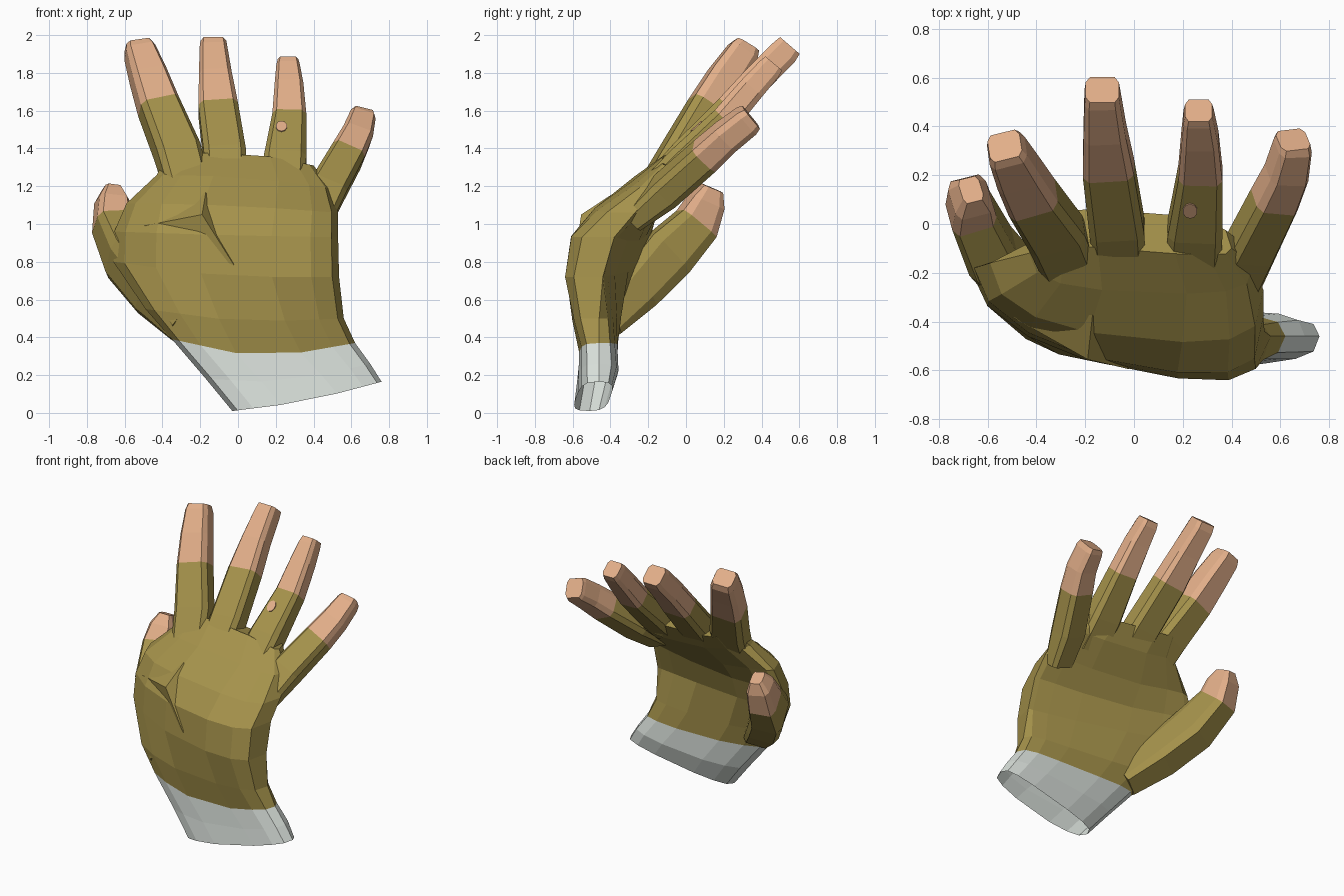
import bpy, bmesh, math
from mathutils import Vector as V
from mathutils.bvhtree import BVHTree

if "Cube" in bpy.data.objects:
    bpy.data.objects.remove(bpy.data.objects["Cube"])


def material(name, rgb):
    m = bpy.data.materials.new(name)
    m.diffuse_color = (*rgb, 1)
    m.use_nodes = True
    m.node_tree.nodes["Principled BSDF"].inputs["Base Color"].default_value = m.diffuse_color
    return m


OLIVE = material("olive glove", (0.375, 0.287, 0.07))
SKIN = material("skin", (0.76, 0.425, 0.25))
GREY = material("pale grey cuff", (0.70, 0.75, 0.71))


def finish(bm, name, mats):
    bmesh.ops.recalc_face_normals(bm, faces=bm.faces)
    me = bpy.data.meshes.new(name)
    bm.to_mesh(me)
    bm.free()
    for m in mats:
        me.materials.append(m)
    ob = bpy.data.objects.new(name, me)
    bpy.context.collection.objects.link(ob)
    return ob


def loft(name, rings, mats, split=99, start_cap=True, end_cap=True):
    """Skin a list of rings; bands from index 'split' on use the second material."""
    bm = bmesh.new()
    rows = [[bm.verts.new(p) for p in r] for r in rings]
    n = len(rows[0])
    for k in range(len(rows) - 1):
        for i in range(n):
            j = (i + 1) % n
            f = bm.faces.new((rows[k][i], rows[k][j], rows[k + 1][j], rows[k + 1][i]))
            f.material_index = int(k >= split)
    if start_cap:
        bm.faces.new(rows[0][::-1])
    if end_cap:
        f = bm.faces.new(rows[-1])
        f.material_index = int(split < 99)
    return finish(bm, name, mats)


def palm_ring(left, right, front, back, el=0.9, er=0.6, n=14):
    """Flattened ring through a left and right point, with front and back (y, z).
    el and er set how square the left and right sides are."""
    L, R = V(left), V(right)
    C = (L + R) / 2
    F, B = V((C.x, *front)), V((C.x, *back))
    pts = []
    for i in range(n):
        a = 2 * math.pi * i / n
        c, s = math.cos(a), math.sin(a)
        side, end, e = (F if s > 0 else B), (R if c > 0 else L), (er if c > 0 else el)
        t = abs(c) ** e
        p = C + t * (end - C) + abs(s) ** e * (side - C)
        p.z = side.z * (1 - t) + end.z * t
        pts.append(p)
    return pts


SECTION = ((1, -.6), (1, .6), (.75, 1), (-.75, 1), (-1, .6), (-1, -.6), (-.75, -1), (.75, -1))


def finger(name, stations, split, across=(1, 0, 0)):
    """Chamfered-box finger along stations of (centre, half width, half depth)."""
    cs = [V(s[0]) for s in stations]
    rings = []
    for k, (c, w, d) in enumerate(stations):
        t = (cs[min(k + 1, len(cs) - 1)] - cs[max(k - 1, 0)]).normalized()
        u = V(across)
        u = (u - t * u.dot(t)).normalized()
        v = t.cross(u)
        rings.append([cs[k] + u * w * a + v * d * b for a, b in SECTION])
    return loft(name, rings, [OLIVE, SKIN], split)


# Open wrist cuff and gloved palm share the seam ring
seam = ((-.35, -.45, .39), (.62, -.46, .37), (-.565, .285), (-.36, .36), .8)
loft("wrist_cuff", [
    palm_ring((-.03, -.51, .01), (.76, -.46, .165), (-.585, .06), (-.40, .08), .7),
    palm_ring((-.17, -.48, .18), (.70, -.46, .26), (-.575, .16), (-.36, .2), .75),
    palm_ring(*seam)], [GREY], start_cap=False, end_cap=False)

palm = loft("gloved_palm", [
    palm_ring(*seam),
    palm_ring((-.49, -.39, .55), (.56, -.46, .50), (-.59, .48), (-.35, .5)),
    palm_ring((-.66, -.21, .80), (.535, -.44, .72), (-.59, .72), (-.33, .74), 1),
    palm_ring((-.655, -.18, .96), (.53, -.38, .93), (-.572, .94), (-.27, .90), 1),
    palm_ring((-.59, -.16, 1.11), (.53, -.27, 1.06), (-.465, 1.10), (-.17, 1.02), .85),
    palm_ring((-.43, -.12, 1.26), (.49, -.16, 1.19), (-.28, 1.25), (-.03, 1.17), .7),
    palm_ring((-.38, -.04, 1.36), (.40, -.10, 1.31), (-.11, 1.39), (.05, 1.31), .6),
], [OLIVE], start_cap=False)

# Fingers: olive sleeve below the split, bare skin above
finger("index_finger", [
    ((-.27, -.16, 1.20), .115, .08), ((-.32, -.04, 1.38), .12, .09),
    ((-.42, .11, 1.62), .107, .095), ((-.475, .21, 1.78), .095, .09),
    ((-.52, .30, 1.91), .08, .08), ((-.53, .32, 1.945), .068, .065)],
    2, (1, .25, .15))
finger("middle_finger", [
    ((-.06, -.16, 1.20), .11, .08), ((-.07, -.01, 1.36), .112, .085),
    ((-.105, .23, 1.605), .105, .08), ((-.12, .38, 1.77), .087, .078),
    ((-.13, .52, 1.91), .073, .076), ((-.13, .55, 1.945), .068, .068)], 2)
ring = finger("ring_finger", [
    ((.24, -.18, 1.17), .115, .08), ((.25, -.02, 1.33), .112, .085),
    ((.272, .21, 1.555), .09, .075), ((.27, .35, 1.72), .076, .07),
    ((.265, .44, 1.82), .062, .065), ((.265, .465, 1.85), .055, .058)], 2)
finger("little_finger", [
    ((.41, -.28, 1.03), .09, .06), ((.47, -.11, 1.175), .10, .085),
    ((.575, .10, 1.36), .092, .085), ((.625, .21, 1.46), .083, .08),
    ((.65, .32, 1.545), .07, .077), ((.652, .345, 1.565), .062, .067)],
    2, (1, 0, -.35))
finger("thumb", [
    ((-.28, -.43, .46), .09, .08), ((-.44, -.28, .64), .11, .125),
    ((-.59, -.11, .83), .11, .14), ((-.668, .055, 1.0), .095, .115),
    ((-.67, .11, 1.12), .08, .09), ((-.668, .14, 1.19), .043, .055)],
    3, (1, .35, .1))


def surface(ob, x, z):
    """Front surface point and normal of an object at a given x and z."""
    tree = BVHTree.FromPolygons([v.co for v in ob.data.vertices],
                                [p.vertices[:] for p in ob.data.polygons])
    hit, normal, _, _ = tree.ray_cast(V((x, -3, z)), V((0, 1, 0)))
    return hit, normal


# Folded edge of the thumb mound on the palm
bm = bmesh.new()
a, b, c = [bm.verts.new(surface(palm, x, z)[0] + V((0, -.008, 0)))
           for x, z in ((-.50, .99), (-.17, 1.17), (-.02, .78))]
d = bm.verts.new((-.19, -.555, 1.05))
for tri in ((a, b, d), (b, c, d), (c, a, d), (a, c, b)):
    bm.faces.new(tri)
finish(bm, "palm_fold", [OLIVE])

# Small round hole in the ring finger sleeve
hit, normal = surface(ring, .23, 1.515)
bm = bmesh.new()
bmesh.ops.create_cone(bm, cap_ends=True, segments=10, radius1=.03, radius2=.03, depth=.008)
hole = finish(bm, "sleeve_hole", [SKIN])
hole.rotation_euler = normal.to_track_quat('Z', 'Y').to_euler()
hole.scale = (1, 1.35, 1)
hole.location = hit + normal * .002
